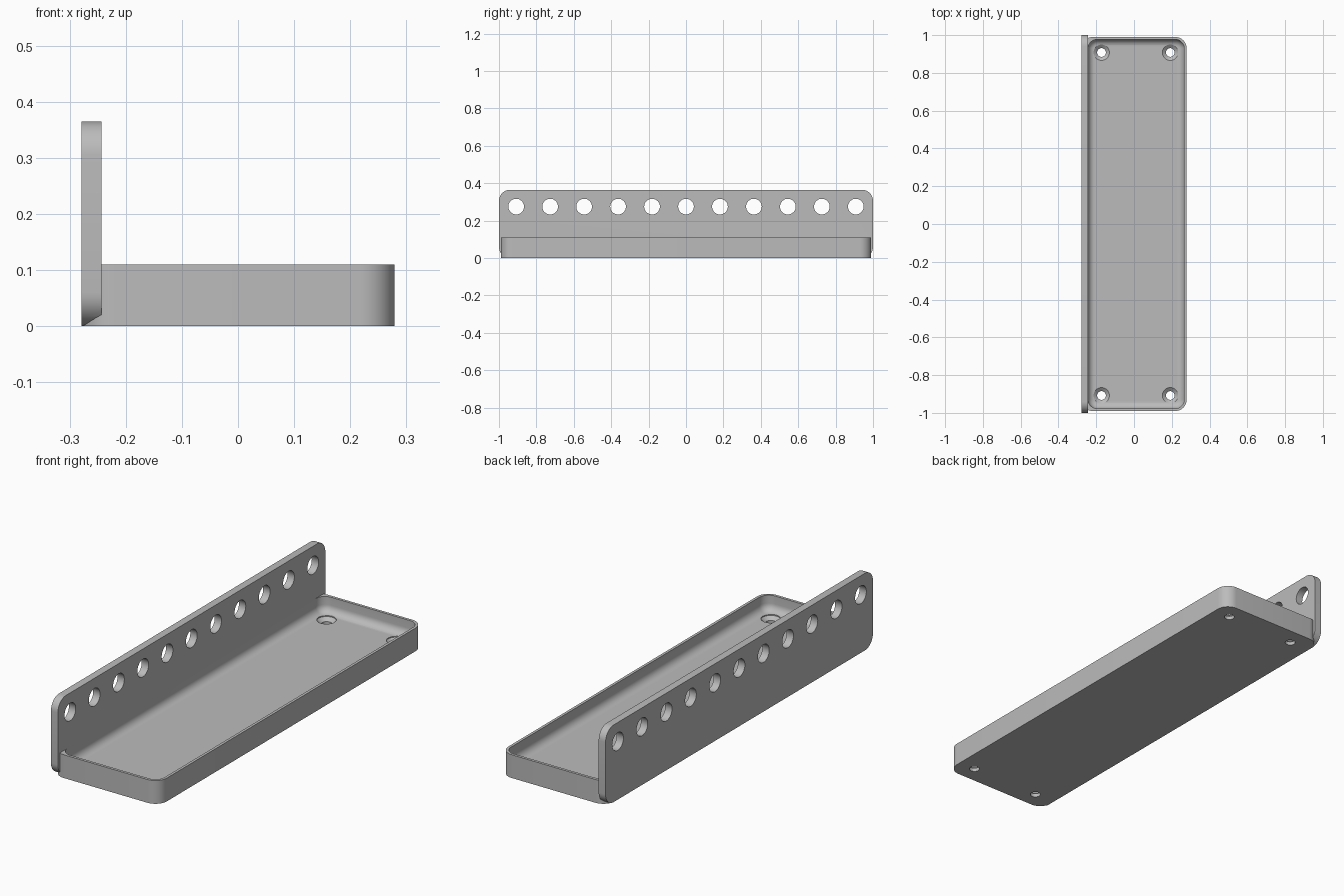
import bpy, bmesh
from math import pi, sin, cos

cube = bpy.data.objects.get("Cube")
if cube:
    bpy.data.objects.remove(cube)

grey = bpy.data.materials.new("plain grey")
grey.use_nodes = True
grey.diffuse_color = (0.5, 0.5, 0.5, 1)
grey.node_tree.nodes["Principled BSDF"].inputs["Base Color"].default_value = (0.5, 0.5, 0.5, 1)


def rounded_rect(u0, u1, v0, v1, r, steps=10):
    """Counter-clockwise outline of a rectangle with round corners."""
    corners = [(u1 - r, v1 - r), (u0 + r, v1 - r), (u0 + r, v0 + r), (u1 - r, v0 + r)]
    return [(cu + r * cos((q + i / steps) * pi / 2), cv + r * sin((q + i / steps) * pi / 2))
            for q, (cu, cv) in enumerate(corners) for i in range(steps + 1)]


def circle(u, v, r, n=32):
    return [(u + r * cos(2 * pi * i / n), v + r * sin(2 * pi * i / n)) for i in range(n)]


def loft(bm, rings):
    """Closed solid through matching rings of 3D points."""
    loops = [[bm.verts.new(p) for p in ring] for ring in rings]
    for a, b in zip(loops, loops[1:]):
        for i in range(len(a)):
            j = (i + 1) % len(a)
            bm.faces.new((a[i], a[j], b[j], b[i]))
    bm.faces.new(loops[0][::-1])
    bm.faces.new(loops[-1])


def along_z(layers):
    return [[(u, v, z) for u, v in outline] for outline, z in layers]


def along_x(outline, x0, x1):
    return [[(x, u, v) for u, v in outline] for x in (x0, x1)]


def make(name, solids, helper=False):
    bm = bmesh.new()
    for rings in solids:
        loft(bm, rings)
    bmesh.ops.recalc_face_normals(bm, faces=bm.faces)
    mesh = bpy.data.meshes.new(name)
    bm.to_mesh(mesh)
    bm.free()
    mesh.materials.append(grey)
    ob = bpy.data.objects.new(name, mesh)
    bpy.context.collection.objects.link(ob)
    ob.hide_render = helper
    return ob


def boolean(ob, tool, operation):
    bpy.context.view_layer.objects.active = ob
    mod = ob.modifiers.new(operation.lower(), 'BOOLEAN')
    mod.operation, mod.object, mod.solver = operation, tool, 'EXACT'
    bpy.ops.object.modifier_apply(modifier=mod.name)
    bpy.data.objects.remove(tool)


FRONT = -0.243   # inner face of the upright plate
FLOOR = 0.036    # tray floor thickness
FILLET = 0.036   # round between floor and walls

# Tray body and upright plate joined into one solid
tray = make("shelf_tray", [along_z([(rounded_rect(-0.279, 0.279, -0.99, 0.99, 0.06), z)
                                    for z in (0, 0.11)])])
plate = make("upright_plate", [along_x(rounded_rect(-1, 1, 0, 0.365, 0.06), -0.279, FRONT)])
boolean(tray, plate, 'UNION')

# Hollow with a filleted floor; it stays in front of the plate
layers = []
for i in range(9):
    a = i / 8 * pi / 2
    d = FILLET * (1 - sin(a))
    layers.append((rounded_rect(FRONT + d, 0.266 - d, -0.977 + d, 0.977 - d, 0.048 - d),
                   FLOOR + FILLET * (1 - cos(a))))
layers.append((layers[-1][0], 0.2))
boolean(tray, make("hollow_cutter", [along_z(layers)], True), 'DIFFERENCE')

# Countersunk screw holes in the tray corners
screws = [along_z([(circle(x, y, r), z) for r, z in
                   ((0.023, -0.05), (0.023, 0.017), (0.042, FLOOR - 0.004), (0.042, 0.08))])
          for x in (-0.172, 0.192) for y in (-0.908, 0.908)]
boolean(tray, make("screw_cutter", screws, True), 'DIFFERENCE')

# Row of round holes through the plate
holes = [along_x(circle(0.1816 * i, 0.275, 0.042), -0.4, -0.15) for i in range(-5, 6)]
boolean(tray, make("hole_cutter", holes, True), 'DIFFERENCE')

# Smooth rounds, sharp edges
bpy.ops.object.select_all(action='DESELECT')
tray.select_set(True)
bpy.context.view_layer.objects.active = tray
bpy.ops.object.shade_smooth_by_angle(angle=pi / 6)
